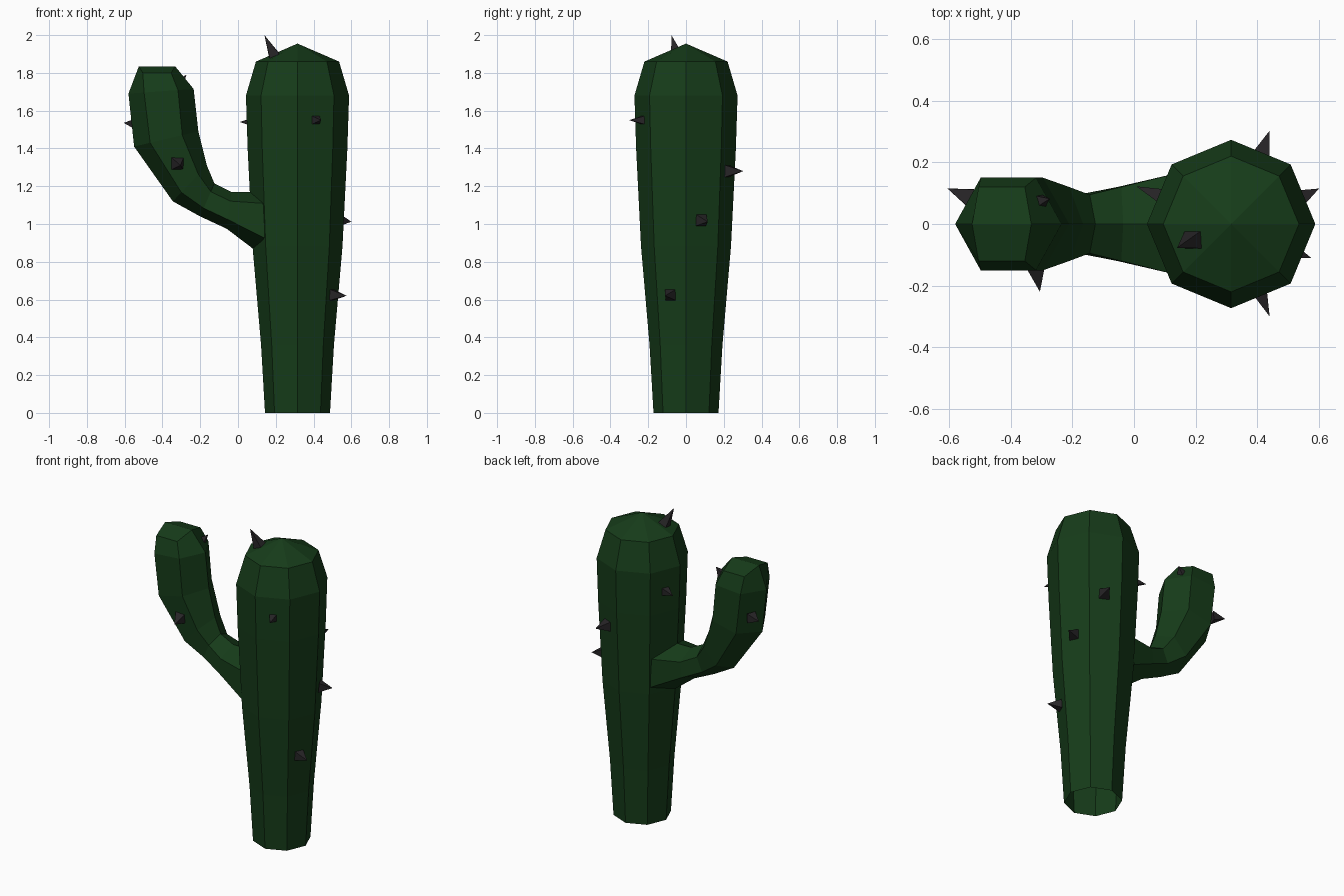
import bpy, bmesh
from math import cos, sin, pi
from mathutils import Vector

if "Cube" in bpy.data.objects:
    bpy.data.objects.remove(bpy.data.objects["Cube"])


def material(name, rgb):
    m = bpy.data.materials.new(name)
    m.diffuse_color = (*rgb, 1)
    m.use_nodes = True
    m.node_tree.nodes["Principled BSDF"].inputs["Base Color"].default_value = m.diffuse_color
    return m


green = material("cactus_green", (0.008, 0.045, 0.01))
dark = material("spine_dark", (0.02, 0.018, 0.02))


def finish(name, bm, mat):
    bmesh.ops.recalc_face_normals(bm, faces=bm.faces)
    me = bpy.data.meshes.new(name)
    bm.to_mesh(me)
    bm.free()
    me.materials.append(mat)
    ob = bpy.data.objects.new(name, me)
    bpy.context.collection.objects.link(ob)
    return ob


def loft(bm, rings):
    loops = [[bm.verts.new(p) for p in r] for r in rings]
    for a, b in zip(loops, loops[1:]):
        n = len(a)
        for i in range(n):
            j = (i + 1) % n
            bm.faces.new((a[i], a[j], b[j], b[i]))
    return loops


# Trunk: eight-sided, open at the bottom, low pointed crown
CX = 0.315
profile = [(0.172, 0), (0.193, 0.36), (0.238, 0.88), (0.264, 1.40), (0.273, 1.68), (0.22, 1.86)]
bm = bmesh.new()
loops = loft(bm, [[(CX + r * cos(i * pi / 4), r * sin(i * pi / 4), z) for i in range(8)]
                  for r, z in profile])
apex = bm.verts.new((CX, 0, 1.955))
for i in range(8):
    bm.faces.new((loops[-1][i], loops[-1][(i + 1) % 8], apex))
finish("trunk", bm, green)

# Arm: six-sided sections (outer x,z, inner x,z, half width, side inset, side drop)
sections = [
    ((0.085, 0.865), (0.085, 1.17), 0.165, 0.20, 0.0),
    ((-0.06, 0.975), (-0.035, 1.17), 0.120, 0.25, 0.0),
    ((-0.20, 1.04), (-0.125, 1.215), 0.095, 0.25, 0.0),
    ((-0.345, 1.12), (-0.165, 1.31), 0.120, 0.25, 0.0),
    ((-0.55, 1.41), (-0.21, 1.49), 0.150, 0.25, 0.0),
    ((-0.58, 1.69), (-0.235, 1.715), 0.150, 0.24, 0.0),
    ((-0.525, 1.835), (-0.333, 1.835), 0.120, 0.11, 0.035),
]
rings = []
for k, (o, i, h, f, drop) in enumerate(sections):
    o, i = Vector((o[0], 0, o[1])), Vector((i[0], 0, i[1]))
    # root side corners reach the trunk's flank
    shift = 0.055 if k == 0 else 0
    a, b = o.lerp(i, f), o.lerp(i, 1 - f)
    side = lambda p, s: (p.x + shift, s * h, p.z - drop)
    rings.append([o, side(a, -1), side(b, -1), i, side(b, 1), side(a, 1)])
bm = bmesh.new()
c = loft(bm, rings)[-1]
bm.faces.new((c[0], c[1], c[2], c[3]))
bm.faces.new((c[0], c[3], c[4], c[5]))
finish("arm", bm, green)

# Spines: four-sided points (base centre, tip, base radius)
spines = [
    ((0.195, -0.05, 1.885), (0.14, -0.077, 2.0), 0.042),
    ((0.408, -0.22, 1.55), (0.44, -0.30, 1.55), 0.034),
    ((0.09, 0.09, 1.54), (0.008, 0.122, 1.54), 0.034),
    ((0.408, 0.21, 1.28), (0.44, 0.303, 1.28), 0.048),
    ((0.53, 0.08, 1.02), (0.60, 0.115, 1.012), 0.042),
    ((0.49, -0.08, 0.625), (0.575, -0.11, 0.62), 0.044),
    ((-0.32, -0.13, 1.32), (-0.305, -0.22, 1.31), 0.046),
    ((-0.53, 0.085, 1.53), (-0.605, 0.115, 1.535), 0.042),
    ((-0.315, 0.07, 1.74), (-0.273, 0.082, 1.79), 0.036),
]
for n, (base, tip, r) in enumerate(spines, 1):
    base, tip = Vector(base), Vector(tip)
    d = (tip - base).normalized()
    ref = Vector((0, 0, 1)) if abs(d.z) < 0.7 else Vector((0, 1, 0))
    u = d.cross(ref).normalized()
    v = d.cross(u)
    bm = bmesh.new()
    q = [bm.verts.new(base + r * (cos(t) * u + sin(t) * v))
         for t in (pi / 4 + i * pi / 2 for i in range(4))]
    t = bm.verts.new(tip)
    bm.faces.new(q)
    for i in range(4):
        bm.faces.new((q[i], q[(i + 1) % 4], t))
    finish(f"spine_{n}", bm, dark)
